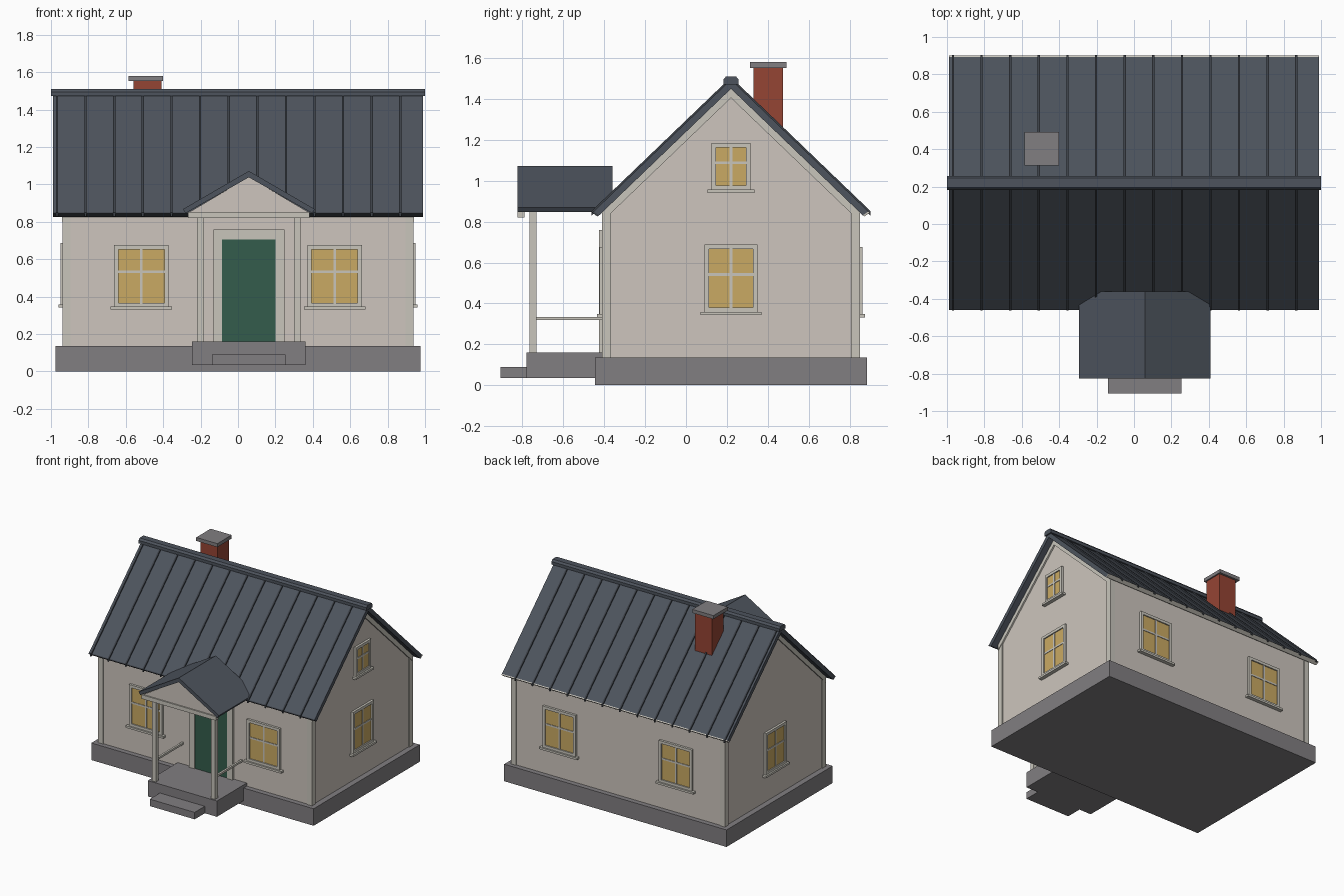
import bpy, bmesh, math
from mathutils import Matrix, Vector

cube = bpy.data.objects.get("Cube")
if cube:
    bpy.data.objects.remove(cube, do_unlink=True)


def material(name, r, g, b):
    m = bpy.data.materials.new(name)
    m.diffuse_color = (r, g, b, 1)
    m.use_nodes = True
    m.node_tree.nodes["Principled BSDF"].inputs["Base Color"].default_value = (r, g, b, 1)
    return m


WALL = material("warm wall", 0.61, 0.56, 0.51)
TRIM = material("pale trim", 0.58, 0.56, 0.50)
ROOF = material("slate metal", 0.075, 0.088, 0.11)
SEAM = material("dark metal", 0.045, 0.052, 0.064)
STONE = material("grey stone", 0.22, 0.21, 0.22)
GLASS = material("amber glass", 0.59, 0.40, 0.125)
DOOR = material("green paint", 0.034, 0.107, 0.072)
BRICK = material("red brick", 0.30, 0.058, 0.034)


def finish(name, bm, mat, place=None):
    bmesh.ops.recalc_face_normals(bm, faces=bm.faces)
    mesh = bpy.data.meshes.new(name)
    bm.to_mesh(mesh)
    bm.free()
    mesh.materials.append(mat)
    ob = bpy.data.objects.new(name, mesh)
    bpy.context.scene.collection.objects.link(ob)
    if place:
        ob.matrix_world = place
    return ob


def box(name, x, y, z, mat, place=None):
    """Box from (low, high) ranges."""
    bm = bmesh.new()
    bmesh.ops.create_cube(bm, size=1)
    for v in bm.verts:
        v.co = Vector([r[0] if c < 0 else r[1] for c, r in zip(v.co, (x, y, z))])
    return finish(name, bm, mat, place)


def prism(name, pts, axis, a, b, mat):
    """Extrude a profile along x (points are y, z) or along y (points are x, z)."""
    bm = bmesh.new()
    at = (lambda p, d: (d, p[0], p[1])) if axis == "x" else (lambda p, d: (p[0], d, p[1]))
    face = bm.faces.new([bm.verts.new(at(p, a)) for p in pts])
    ext = bmesh.ops.extrude_face_region(bm, geom=[face])
    step = Vector(at((0, 0), b - a))
    for v in ext["geom"]:
        if isinstance(v, bmesh.types.BMVert):
            v.co += step
    return finish(name, bm, mat)


# House body
MID = 0.22               # y of the ridge
SLOPE = 0.96
UNDER, TOP = 1.45, 1.495  # roof underside and top at the ridge
WX, WY = 0.93, 0.625     # wall half sizes
FRONT, BACK = MID - WY, MID + WY

box("foundation", (-0.975, 0.975), (-0.445, 0.885), (0, 0.135), STONE)
eave = UNDER - SLOPE * WY
prism("walls", [(FRONT, 0.13), (BACK, 0.13), (BACK, eave), (MID, UNDER), (FRONT, eave)],
      "x", -WX, WX, WALL)

# Corner boards and gable boards
for sx in (-1, 1):
    for sy in (-1, 1):
        xs = sorted((sx * 0.895, sx * 0.938))
        ys = sorted((MID + sy * 0.587, MID + sy * 0.632))
        box("corner_board", xs, ys, (0.135, eave + 0.02), TRIM)
    for sy in (-1, 1):
        ye, ze = MID + sy * 0.63, UNDER - SLOPE * 0.63
        prism("gable_board", [(MID, UNDER), (ye, ze), (ye, ze - 0.045), (MID, UNDER - 0.045)],
              "x", sx * (WX - 0.01), sx * (WX + 0.012), TRIM)

# Main roof: two slabs with standing seams
for sy in (-1, 1):
    def at(run, apex):
        return (MID + sy * run, apex - SLOPE * run)
    tip, low = at(0.672, TOP), at(0.645, UNDER)
    prism("roof_slope", [(MID, TOP), tip, low, (MID, UNDER)], "x", -0.99, 0.99, ROOF)
    for i in range(13):
        x = -0.968 + 0.153 * i
        prism("roof_seam", [(MID, TOP + 0.012), at(0.683, TOP + 0.012), at(0.683, TOP - 0.01),
                            (MID, TOP - 0.01)], "x", x - 0.006, x + 0.006, SEAM)
    # Board closing the eave
    prism("eave_board", [tip, low, (low[0] + sy * 0.009, low[1] - 0.005),
                         (tip[0] + sy * 0.009, tip[1] - 0.005)],
          "x", -0.99, 0.99, TRIM if sy > 0 else SEAM)
prism("ridge_cap", [(MID - 0.037, 1.472), (MID + 0.037, 1.472), (MID + 0.037, 1.495),
                    (MID + 0.025, 1.51), (MID - 0.025, 1.51), (MID - 0.037, 1.495)],
      "x", -1, 1, ROOF)

# Chimney
box("chimney", (-0.56, -0.41), (0.33, 0.475), (1.15, 1.555), BRICK)
box("chimney_cap", (-0.585, -0.40), (0.312, 0.492), (1.552, 1.58), STONE)


def window(x, y, z, angle, w, h, bar):
    """Framed window centred at a wall point, outward side turned by angle."""
    m = Matrix.Translation((x, y, z)) @ Matrix.Rotation(math.radians(angle), 4, "Z")
    a, b, t = w / 2, h / 2, 0.022
    box("window_glass", (-a + t, a - t), (-0.009, 0.005), (-b + t, b - t), GLASS, m)
    for s in (-1, 1):
        box("window_side", sorted((s * a, s * (a - t))), (-0.018, 0.005), (-b, b), TRIM, m)
        box("window_rail", (-a + t, a - t), (-0.018, 0.005), sorted((s * b, s * (b - t))), TRIM, m)
    box("window_bar", (-0.007, 0.007), (-0.013, 0), (-b + t, b - t), TRIM, m)
    box("window_crossbar", (-a + t, a - t), (-0.013, 0), (bar - 0.007, bar + 0.007), TRIM, m)
    box("window_sill", (-a - 0.02, a + 0.02), (-0.03, 0.005), (-b - 0.014, -b + 0.002), TRIM, m)


for s in (-1, 1):
    window(s * 0.517, FRONT, 0.51, 0, 0.29, 0.33, 0.023)
    window(s * 0.51, BACK, 0.51, 180, 0.29, 0.33, 0.023)
    window(s * WX, MID, 0.522, s * 90, 0.26, 0.33, 0.02)
window(WX, MID, 1.07, 90, 0.19, 0.23, 0.018)

# Entrance
PX = 0.058               # x of the porch centre
box("door", (PX - 0.143, PX + 0.143), (FRONT - 0.012, FRONT), (0.16, 0.705), DOOR)
for s in (-1, 1):
    box("door_jamb", sorted((PX + s * 0.143, PX + s * 0.19)), (FRONT - 0.02, FRONT),
        (0.16, 0.76), TRIM)
box("door_head", (PX - 0.143, PX + 0.143), (FRONT - 0.02, FRONT), (0.705, 0.76), TRIM)

# Porch floor and step
box("porch_floor", (PX - 0.303, PX + 0.303), (-0.78, -0.40), (0.035, 0.16), STONE)
box("porch_step", (PX - 0.197, PX + 0.197), (-0.907, -0.775), (0.035, 0.09), STONE)

# Porch posts, handrails and gable
for s in (-1, 1):
    x = PX + s * 0.259
    box("porch_post", (x - 0.018, x + 0.018), (-0.766, -0.732), (0.16, 0.85), TRIM)
    box("porch_handrail", (x - 0.008, x + 0.008), (-0.735, FRONT), (0.318, 0.334), TRIM)
    edge = PX + s * 0.352
    prism("porch_roof", [(PX, 1.072), (edge, 0.868), (edge - s * 0.014, 0.846), (PX, 1.038)],
          "y", -0.825, -0.36, ROOF)
box("porch_beam", (PX - 0.325, PX + 0.325), (-0.825, -0.79), (0.82, 0.852), TRIM)
prism("porch_gable", [(PX - 0.322, 0.85), (PX + 0.322, 0.85), (PX, 1.04)],
      "y", -0.815, -0.79, WALL)
